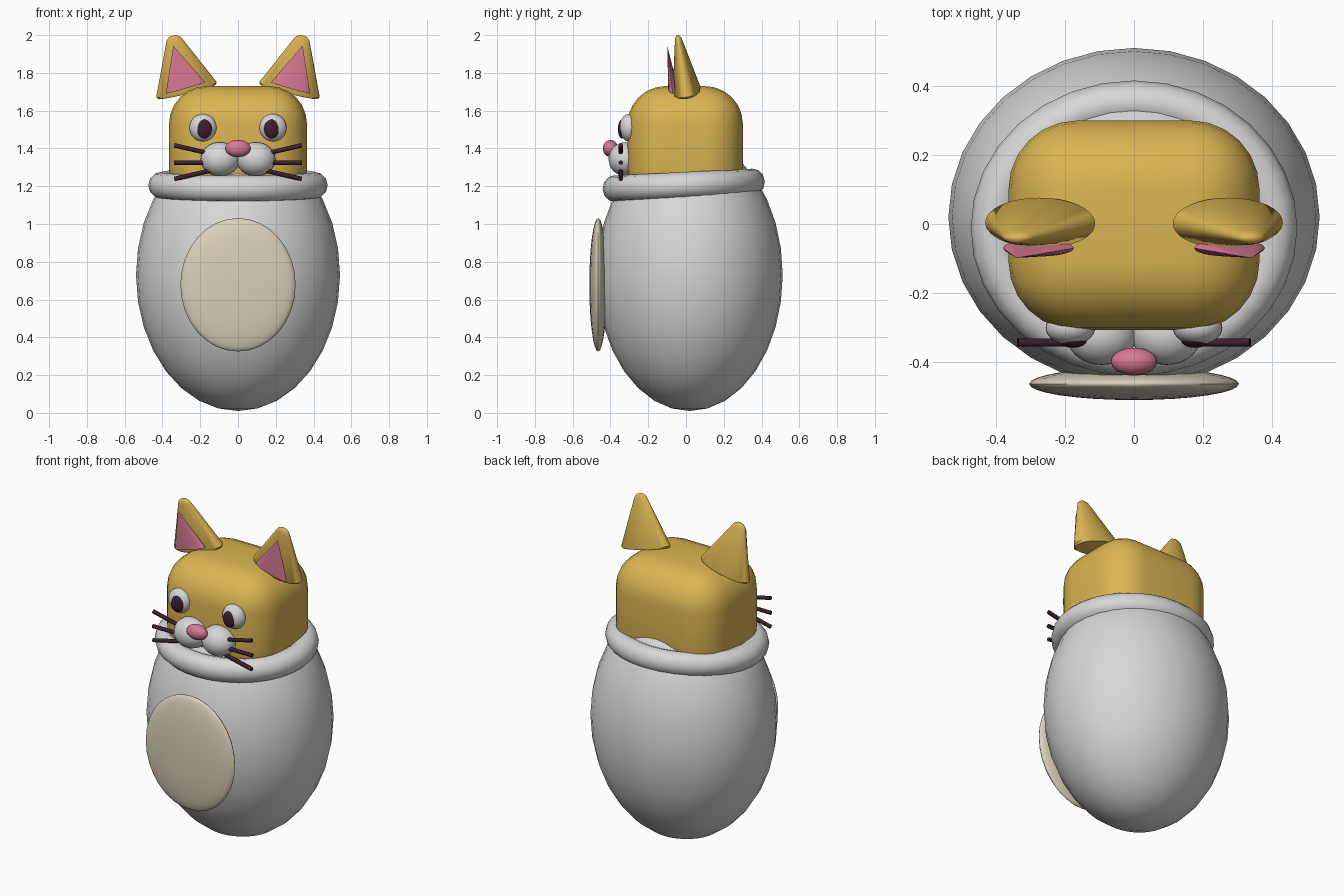
import bpy, bmesh, math
from mathutils import Matrix

default = bpy.data.objects.get("Cube")
if default:
    bpy.data.objects.remove(default, do_unlink=True)


def material(name, color):
    m = bpy.data.materials.new(name)
    m.use_nodes = True
    rgba = (*color, 1)
    m.diffuse_color = rgba
    node = next(n for n in m.node_tree.nodes if n.type == 'BSDF_PRINCIPLED')
    node.inputs["Base Color"].default_value = rgba
    node.inputs["Roughness"].default_value = 0.7
    return m


GREY = material("light grey", (0.68, 0.68, 0.68))
GOLD = material("golden fur", (0.71, 0.46, 0.085))
CREAM = material("cream", (0.70, 0.63, 0.49))
PINK = material("pink", (0.68, 0.19, 0.30))
DARK = material("dark plum", (0.045, 0.014, 0.032))


def finish(name, bm, mat, matrix=Matrix(), angle=40):
    bmesh.ops.recalc_face_normals(bm, faces=bm.faces)
    mesh = bpy.data.meshes.new(name)
    bm.to_mesh(mesh)
    bm.free()
    mesh.transform(matrix)
    mesh.materials.append(mat)
    ob = bpy.data.objects.new(name, mesh)
    bpy.context.collection.objects.link(ob)
    bpy.ops.object.select_all(action='DESELECT')
    ob.select_set(True)
    bpy.context.view_layer.objects.active = ob
    bpy.ops.object.shade_smooth_by_angle(angle=math.radians(angle))
    return ob


def place(loc, rx=0, ry=0, scale=(1, 1, 1)):
    return (Matrix.Translation(loc) @ Matrix.Rotation(math.radians(ry), 4, 'Y')
            @ Matrix.Rotation(math.radians(rx), 4, 'X') @ Matrix.Diagonal((*scale, 1)))


def ball(name, loc, radii, mat):
    bm = bmesh.new()
    bmesh.ops.create_uvsphere(bm, u_segments=32, v_segments=16, radius=1)
    return finish(name, bm, mat, place(loc, scale=radii))


def lathe(name, profile, mat, matrix, steps=32, angle=40):
    bm = bmesh.new()
    verts = [bm.verts.new((r, 0, z)) for r, z in profile]
    edges = [bm.edges.new(pair) for pair in zip(verts, verts[1:])]
    bmesh.ops.spin(bm, geom=verts + edges, cent=(0, 0, 0), axis=(0, 0, 1),
                   angle=math.tau, steps=steps)
    bmesh.ops.remove_doubles(bm, verts=bm.verts, dist=1e-4)
    return finish(name, bm, mat, matrix, angle)


# Egg body and belly patch
ball("body", (0, 0.02, 0.73), (0.54, 0.492, 0.72), GREY)
ball("belly_patch", (0, -0.465, 0.678), (0.305, 0.047, 0.353), CREAM)

# Collar ring: closed circular section swept around z
ring = [(0.405 + 0.07 * math.cos(math.tau * i / 12), 0.07 * math.sin(math.tau * i / 12))
        for i in range(13)]
lathe("collar", ring, GREY, place((0, -0.012, 1.205), rx=2.8, scale=(1, 0.905, 1)))

# Rounded box head
bm = bmesh.new()
bmesh.ops.create_cube(bm, size=1, matrix=place((0, -0.004, 1.41), scale=(0.73, 0.61, 0.64)))
bmesh.ops.bevel(bm, geom=bm.edges[:], offset=0.2, segments=6, profile=0.5, affect='EDGES')
finish("head", bm, GOLD)

# Nose
ball("nose", (0, -0.4, 1.4), (0.067, 0.04, 0.045), PINK)

ear_profile = [(0, 0), (0.157, 0), (0.165, 0.012), (0.046, 0.278),
               (0.036, 0.297), (0.02, 0.308), (0, 0.311)]
inner_profile = [(0, 0), (0.108, 0), (0, 0.235)]

for side, s in (("left", 1), ("right", -1)):
    # Eyes
    ball(f"{side}_eye", (s * 0.185, -0.302, 1.51), (0.072, 0.05, 0.073), GREY)
    ball(f"{side}_pupil", (s * 0.178, -0.34, 1.503), (0.04, 0.02, 0.05), DARK)
    # Muzzle cheek
    ball(f"{side}_cheek", (s * 0.095, -0.32, 1.343), (0.103, 0.09, 0.09), GREY)
    # Ear with pink lining in front
    lathe(f"{side}_ear", ear_profile, GOLD,
          place((s * 0.27, 0.005, 1.7), rx=9, ry=s * 14, scale=(1, 0.45, 1)))
    lathe(f"{side}_inner_ear", inner_profile, PINK,
          place((s * 0.278, -0.07, 1.72), rx=7, ry=s * 16, scale=(1, 0.23, 1)), 16)
    # Fanned whiskers
    for place_name, z, tilt in (("upper", 1.394, -13), ("middle", 1.325, 0), ("lower", 1.261, 13)):
        bm = bmesh.new()
        bmesh.ops.create_cone(bm, cap_ends=True, segments=8, radius1=0.012,
                              radius2=0.012, depth=0.2)
        finish(f"{side}_{place_name}_whisker", bm, DARK,
               place((s * 0.24, -0.345, z), ry=s * (90 + tilt)), 50)
